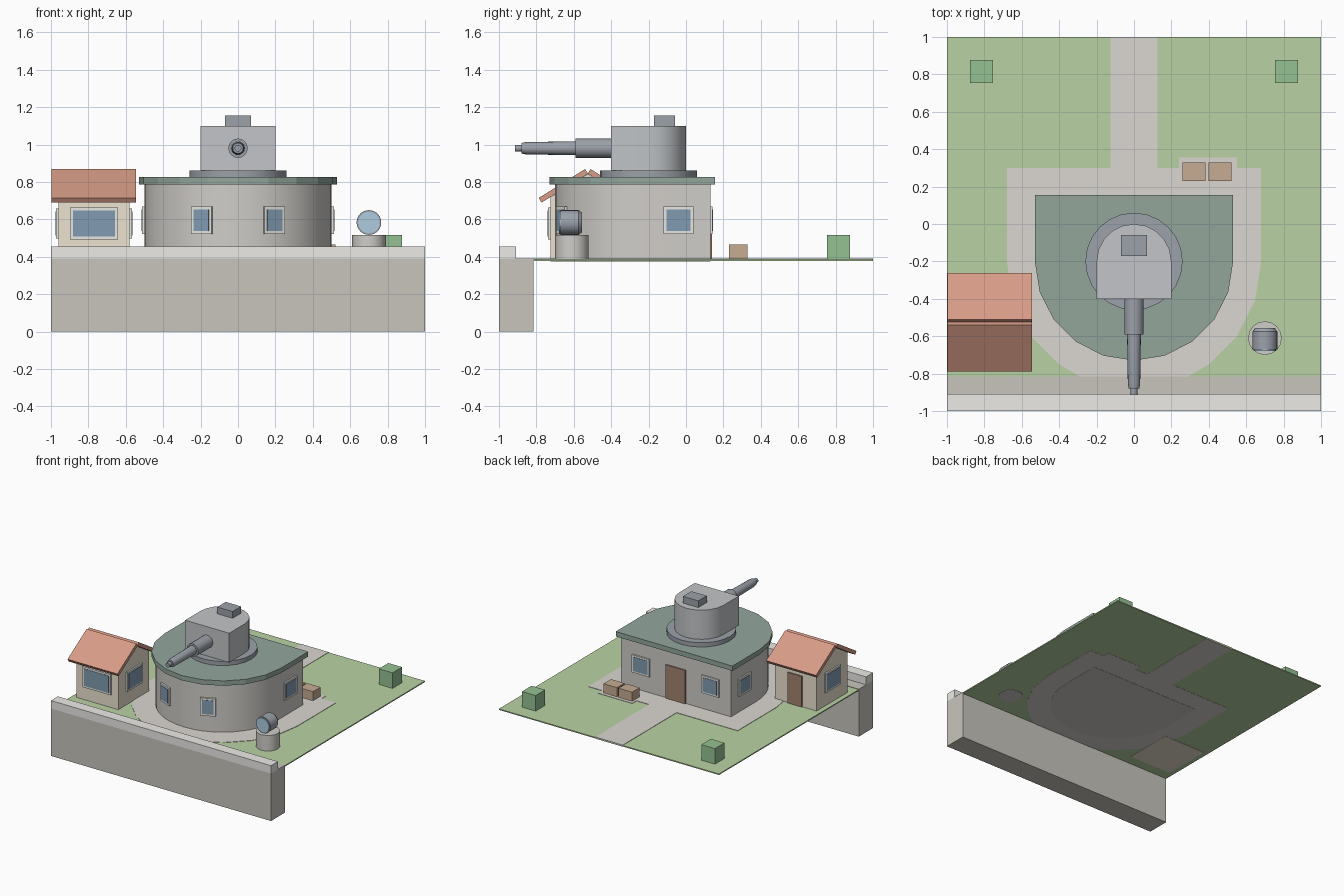
import bpy, bmesh
from math import sin, cos, pi, radians
from mathutils import Matrix, Vector

if "Cube" in bpy.data.objects:
    bpy.data.objects.remove(bpy.data.objects["Cube"])

MATS = {}
COLS = {
    "grass": (0.48, 0.65, 0.37), "paving": (0.71, 0.68, 0.64), "stone": (0.58, 0.56, 0.51),
    "coping": (0.84, 0.83, 0.80), "concrete": (0.63, 0.61, 0.58), "green": (0.29, 0.38, 0.33),
    "steel": (0.54, 0.56, 0.58), "gunmetal": (0.33, 0.36, 0.40), "plaster": (0.84, 0.77, 0.64),
    "tile": (0.68, 0.33, 0.24), "glass": (0.22, 0.33, 0.44), "frame": (0.80, 0.80, 0.76),
    "door": (0.36, 0.23, 0.16), "lens": (0.42, 0.60, 0.74), "wood": (0.57, 0.41, 0.29),
    "leaf": (0.30, 0.54, 0.29)}


def finish(name, bm, col, smooth=False):
    bmesh.ops.recalc_face_normals(bm, faces=bm.faces)
    me = bpy.data.meshes.new(name)
    bm.to_mesh(me)
    bm.free()
    ob = bpy.data.objects.new(name, me)
    bpy.context.collection.objects.link(ob)
    if col not in MATS:
        MATS[col] = bpy.data.materials.new(col)
        MATS[col].diffuse_color = (*COLS[col], 1)
    me.materials.append(MATS[col])
    if smooth:
        bpy.ops.object.select_all(action='DESELECT')
        ob.select_set(True)
        bpy.context.view_layer.objects.active = ob
        bpy.ops.object.shade_smooth_by_angle(angle=radians(30))
    return ob


def box(name, x, y, z, col, mat=None):
    bm = bmesh.new()
    bmesh.ops.create_cube(bm, size=1)
    for v in bm.verts:
        v.co = Vector([(r[0] + r[1]) / 2 + c * (r[1] - r[0]) for r, c in zip((x, y, z), v.co)])
    if mat:
        bm.transform(mat)
    return finish(name, bm, col)


def prism(name, pts, z0, z1, col, mat=None, smooth=False):
    bm = bmesh.new()
    f = bm.faces.new([bm.verts.new((x, y, z0)) for x, y in pts])
    ext = bmesh.ops.extrude_face_region(bm, geom=[f])["geom"]
    bmesh.ops.translate(bm, vec=(0, 0, z1 - z0),
                        verts=[g for g in ext if isinstance(g, bmesh.types.BMVert)])
    if mat:
        bm.transform(mat)
    return finish(name, bm, col, smooth)


def lathe(name, profile, loc, col, mat=Matrix(), n=24):
    """Closed solid of revolution about local z, from (radius, height) points."""
    bm = bmesh.new()
    rings = [[bm.verts.new((r * cos(2 * pi * i / n), r * sin(2 * pi * i / n), h))
              for i in range(n)] for r, h in profile]
    for a, b in zip(rings, rings[1:]):
        for i in range(n):
            bm.faces.new((a[i], a[(i + 1) % n], b[(i + 1) % n], b[i]))
    bm.faces.new(rings[0])
    bm.faces.new(rings[-1])
    bm.transform(Matrix.Translation(loc) @ mat)
    return finish(name, bm, col, True)


def d_shape(r, y_flat, n, side=-1, cy=-0.2):
    """Half circle closed by a straight edge on the other side."""
    arc = [(r * cos(pi * i / n), cy + side * r * sin(pi * i / n)) for i in range(n + 1)]
    return arc + [(-r, y_flat), (r, y_flat)]


def window(name, loc, angle, w, h):
    """Framed window; angle 0 faces -y."""
    m = Matrix.Translation(loc) @ Matrix.Rotation(angle, 4, 'Z')
    t = 0.015
    box(name + "_frame", (-w / 2, w / 2), (-0.012, 0.012), (-h / 2, h / 2), "frame", m)
    box(name + "_glass", (-w / 2 + t, w / 2 - t), (-0.015, 0.008),
        (-h / 2 + t, h / 2 - t), "glass", m)


G = 0.388
# sea wall, coping and ground
box("sea_wall", (-1, 1), (-1, -0.815), (0, 0.39), "stone")
box("wall_coping", (-1, 1), (-1, -0.91), (0.39, 0.455), "coping")
box("lawn", (-1, 1), (-0.815, 1), (0.378, 0.387), "grass")

# paved apron clipped at the sea wall, with crate bay and path
arc = [(0.68 * cos(pi * i / 10), -0.2 - 0.68 * sin(pi * i / 10)) for i in range(11)]
left = [p for p in arc if p[1] > -0.815 and p[0] < 0]
right = [(-x, y) for x, y in left]
apron = (right[::-1] + [(0.29, -0.815), (-0.29, -0.815)] + left +
         [(-0.68, 0.3), (-0.125, 0.3), (-0.125, 1), (0.125, 1), (0.125, 0.3),
          (0.24, 0.3), (0.24, 0.355), (0.55, 0.355), (0.55, 0.3), (0.68, 0.3)])
prism("paving", apron, 0.3765, 0.39, "paving")

# bunker
prism("bunker_walls", d_shape(0.5, 0.13, 20), 0.375, 0.785, "concrete", smooth=True)
prism("bunker_roof", d_shape(0.53, 0.155, 10), 0.785, 0.825, "green")
box("bunker_door", (-0.09, 0.09), (0.12, 0.14), (G, 0.665), "door")
for s, tag in ((-1, "left"), (1, "right")):
    a = radians(22.5) * s
    window("front_window_" + tag, (0.5 * sin(a), -0.2 - 0.5 * cos(a), 0.595), a, 0.118, 0.145)
    window("side_window_" + tag, (0.5 * s, -0.04, 0.595), s * pi / 2, 0.16, 0.145)
    window("back_window_" + tag, (0.315 * s, 0.13, 0.595), pi, 0.16, 0.145)

# gun turret
lathe("turret_ring", [(0.26, 0.825), (0.26, 0.86)], (0, -0.2, 0), "gunmetal", n=24)
prism("turret", d_shape(0.2, -0.4, 10, 1), 0.86, 1.1, "steel", smooth=True)
box("turret_hatch", (-0.07, 0.07), (-0.17, -0.06), (1.1, 1.155), "gunmetal")
fwd = Matrix.Rotation(pi / 2, 4, 'X')  # local z becomes -y
lathe("gun_barrel", [(0.052, 0.38), (0.052, 0.59), (0.037, 0.59), (0.033, 0.855),
                     (0.028, 0.88), (0.018, 0.88), (0.018, 0.915)],
      (0, 0, 0.98), "gunmetal", fwd, 16)

# cottage: gabled walls extruded along x
lay = Matrix(((0, 0, 1, 0), (1, 0, 0, 0), (0, 1, 0, 0), (0, 0, 0, 1)))  # (y, z, x) -> (x, y, z)
prism("cottage_walls", [(-0.725, 0.375), (-0.325, 0.375), (-0.325, 0.718),
                        (-0.525, 0.842), (-0.725, 0.718)], -0.96, -0.58, "plaster", lay)
for s, tag in ((-1, "front"), (1, "back")):
    m = Matrix.Translation((0, -0.525, 0.845)) @ Matrix.Rotation(radians(-32) * s, 4, 'X')
    ends = sorted((0, s * 0.292))
    box("cottage_roof_" + tag, (-0.998, -0.545), ends, (-0.001, 0.028), "tile", m)
window("cottage_front_window", (-0.77, -0.725, 0.578), 0, 0.255, 0.17)
for s, tag in ((-1, "left"), (1, "right")):
    window("cottage_side_window_" + tag, (-0.77 + 0.19 * s, -0.525, 0.578), s * pi / 2, 0.2, 0.16)
box("cottage_door", (-0.83, -0.7), (-0.335, -0.315), (G, 0.64), "door")

# searchlight
lathe("light_pedestal", [(0.09, 0.375), (0.09, 0.515)], (0.7, -0.61, 0), "concrete", n=16)
lathe("searchlight", [(0.052, 0.555), (0.066, 0.575), (0.066, 0.672)], (0.7, 0, 0.583),
      "gunmetal", fwd)
lathe("searchlight_lens", [(0.058, 0.66), (0.058, 0.68)], (0.7, 0, 0.583), "lens", fwd)

# crates and clipped bushes
for i, x in enumerate((0.26, 0.398)):
    box(f"crate_{i + 1}", (x, x + 0.123), (0.23, 0.328), (G, 0.465), "wood")
for s, tag in ((-1, "left"), (1, "right")):
    box("bush_" + tag, sorted((0.753 * s, 0.877 * s)), (0.753, 0.877), (0.38, 0.515), "leaf")

for m in bpy.data.materials:
    if m.users and not m.is_grease_pencil:
        m.use_nodes = True
        m.node_tree.nodes["Principled BSDF"].inputs["Base Color"].default_value = m.diffuse_color
